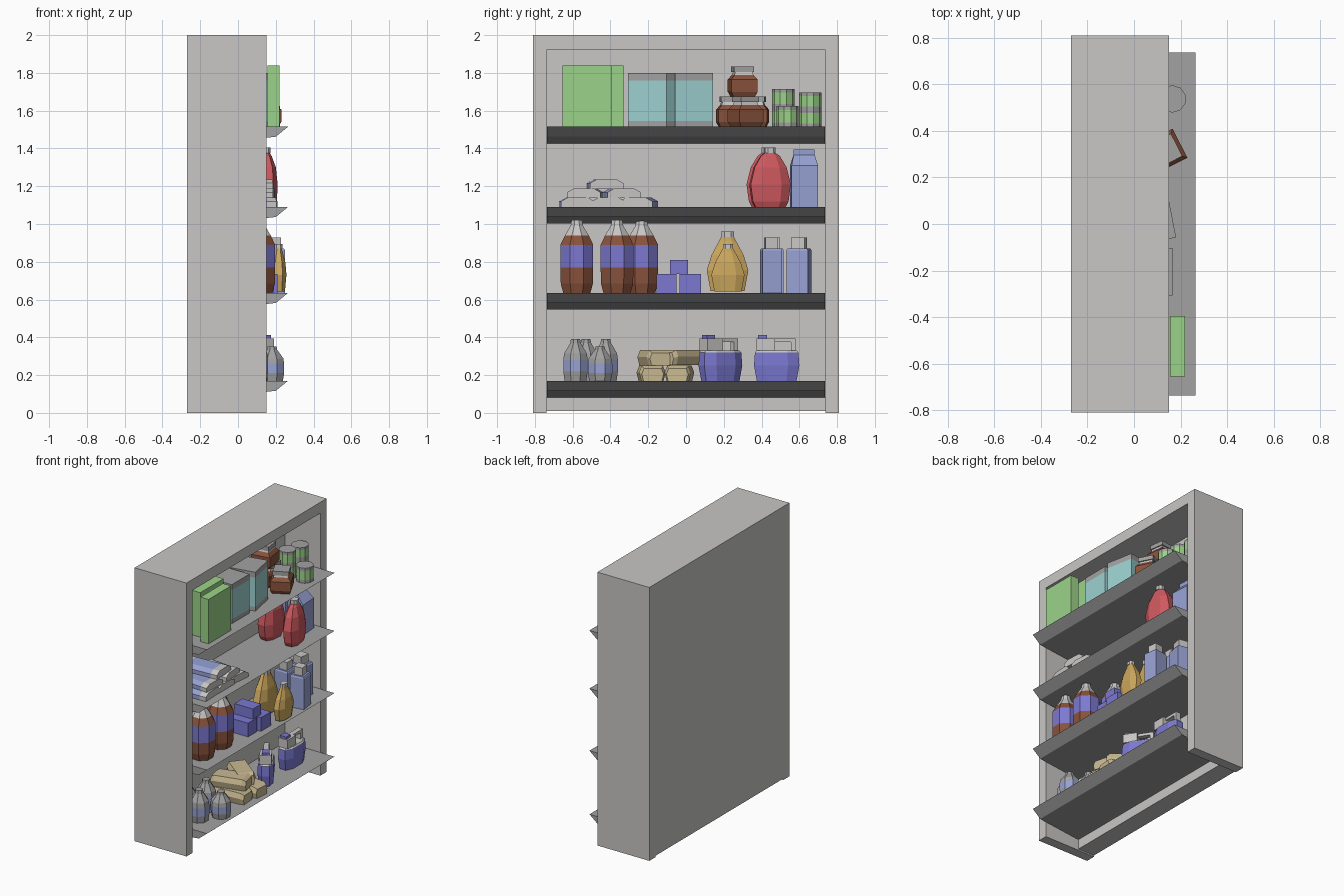
import bpy, bmesh, math
from mathutils import Matrix

if "Cube" in bpy.data.objects:
    bpy.data.objects.remove(bpy.data.objects["Cube"])

COLORS = {
    "light_grey": (.58, .57, .56), "mid_grey": (.36, .36, .36), "green": (.33, .65, .25),
    "pale_cyan": (.34, .63, .63), "brown": (.25, .085, .045), "red": (.62, .10, .115),
    "lavender": (.31, .36, .65), "purple": (.20, .19, .64), "yellow": (.61, .39, .11),
    "tan": (.59, .49, .29)}
MATS = {}
for key, c in COLORS.items():
    MATS[key] = bpy.data.materials.new(key)
    MATS[key].diffuse_color = (*c, 1)
G, M = "light_grey", "mid_grey"

# Cross-section templates (unit size)
SQUARE = [(1, -1), (1, 1), (-1, 1), (-1, -1)]
CHAMFER = [(1, -.5), (1, .5), (.5, 1), (-.5, 1), (-1, .5), (-1, -.5), (-.5, -1), (.5, -1)]
def ngon(n):
    return [(math.cos(math.tau * (i + .5) / n), math.sin(math.tau * (i + .5) / n)) for i in range(n)]
OCT, DEC = ngon(8), ngon(10)
WRAP = [(0, -1), (0, 1), (-.6, 1), (-1, .6), (-1, -.6), (-.6, -1)]   # first axis points down
LOAF = [(0, -.85), (0, .85), (-.55, 1), (-1, .8), (-1, -.8), (-.55, -1)]

def loft(name, shape, rings, mats, loc=(0, 0, 0), rot=0, along_x=False):
    """Stack rings (z, size_x, size_y); one colour per band."""
    bm = bmesh.new()
    used = list(dict.fromkeys(mats))
    loops = [[bm.verts.new((px * sx, py * sy, z)) for px, py in shape] for z, sx, sy in rings]
    n = len(shape)
    for k, (a, b) in enumerate(zip(loops, loops[1:])):
        for i in range(n):
            j = (i + 1) % n
            bm.faces.new((a[i], a[j], b[j], b[i])).material_index = used.index(mats[k])
    bm.faces.new(loops[0][::-1]).material_index = used.index(mats[0])
    bm.faces.new(loops[-1]).material_index = used.index(mats[-1])
    mat = Matrix.Translation(loc) @ Matrix.Rotation(math.radians(rot), 4, 'Z')
    if along_x:
        mat = mat @ Matrix.Rotation(math.pi / 2, 4, 'Y')
    bm.transform(mat)
    bmesh.ops.recalc_face_normals(bm, faces=bm.faces)
    me = bpy.data.meshes.new(name)
    bm.to_mesh(me)
    bm.free()
    for m in used:
        me.materials.append(MATS[m])
    ob = bpy.data.objects.new(name, me)
    bpy.context.collection.objects.link(ob)
    return ob

def box(name, x, y, z, mat):
    return loft(name, SQUARE, [(t, (x[1] - x[0]) / 2, (y[1] - y[0]) / 2) for t in z], [mat],
                ((x[0] + x[1]) / 2, (y[0] + y[1]) / 2, 0))

# Cabinet: back, sides, top, open at the front and underneath
box("cabinet_back", (-.27, -.135), (-.81, .81), (.01, 1.995), G)
for s in (-1, 1):
    box("cabinet_side", (-.27, .15), sorted((s * .738, s * .81)), (0, 2), G)
box("cabinet_top", (-.27, .15), (-.74, .74), (1.92, 2), G)

# Shelves with a bevelled underside, profile swept along y
S1, S2, S3, S4 = .17, 1.09 - .455, 1.09, 1.515
def shelf(z):
    prof = [(-.135, 0), (.265, 0), (.2, -.053), (-.115, -.088), (-.135, -.088)]
    bm = bmesh.new()
    a, b = [[bm.verts.new((x, y, z + h)) for x, h in prof] for y in (-.737, .737)]
    bm.faces.new(a)
    bm.faces.new(b[::-1])
    for i in range(len(prof)):
        j = (i + 1) % len(prof)
        bm.faces.new((a[j], a[i], b[i], b[j]))
    bmesh.ops.recalc_face_normals(bm, faces=bm.faces)
    me = bpy.data.meshes.new("shelf")
    bm.to_mesh(me)
    bm.free()
    me.materials.append(MATS[M])
    bpy.context.collection.objects.link(bpy.data.objects.new("shelf", me))
for z in (S1, S2, S3, S4):
    shelf(z)

# Top shelf: green boxes
box("green_box", (.155, .22), (-.655, -.395), (S4, 1.84), "green")
box("green_box", (.05, .115), (-.6, -.33), (S4, 1.84), "green")
# Cyan tubs with grey bands
for x, y, r in ((.04, -.205, 0), (.0385, .019, 11)):
    loft("cyan_carton", SQUARE, [(0, .125, .1025), (.03, .125, .1025), (.245, .125, .1025), (.285, .125, .1025)],
         [M, "pale_cyan", M], (x, y, S4), r)
# Brown jars, one stacked on top
for x, y, z, r in ((.135, .315, 0, 27), (-.01, .235, 0, 5), (.0, .365, 0, -4), (.01, .3, .16, 8)):
    loft("jar", SQUARE, [(0, .058, .058), (.025, .07, .07), (.09, .07, .07), (.115, .05, .05),
                         (.13, .046, .046), (.13, .054, .054), (.16, .054, .054)],
         ["brown"] * 3 + [G, M, M], (x, y, S4 + z), r)
# Cans
for x, y, z, h in ((.165, .537, 0, .11), (.04, .515, 0, .1), (.04, .515, .1, .1),
                   (.04, .658, 0, .09), (.04, .658, .09, .09)):
    loft("can", DEC, [(t, .059, .059) for t in (0, .2 * h, .8 * h, h)], [M, "green", M], (x, y, S4 + z))

# Second shelf: pile of wrapped rolls lying front to back
for x, y, row, r in ((0, -.58, 0, 2), (0, -.41, 0, 0), (0, -.245, 0, -6),
                     (-.01, -.53, 1, -3), (-.01, -.345, 1, 5), (-.02, -.43, 2, 3)):
    w = (.05, .088)
    loft("wrapped_roll", WRAP, [(-.1, *w), (-.05, *w), (.15, *w), (.2, *w)], [G, "lavender", G],
         (x, y, S3 + .048 * row), r, True)
# Red bottles
for x, y, r in ((.145, .445, 8), (-.03, .43, -6)):
    loft("red_bottle", CHAMFER, [(0, .045, .08), (.03, .055, .095), (.12, .058, .107), (.21, .05, .085),
                                 (.27, .03, .05), (.285, .022, .03), (.285, .026, .028), (.315, .026, .028)],
         ["red"] * 5 + [G, G], (x, y, S3), r)
# Cartons with gable tops
for x, y in ((.07, .625), (-.07, .625)):
    loft("gable_carton", SQUARE, [(0, .06, .07), (.22, .06, .07), (.275, .008, .056), (.305, .008, .056)],
         ["lavender"] * 3, (x, y, S3), 4)

# Third shelf: tall brown bottles with labels
for x, y in ((.11, -.578), (.11, -.365), (-.03, -.235)):
    loft("tall_bottle", OCT, [(0, .078, .078), (.05, .092, .092), (.135, .094, .094), (.255, .094, .094),
                              (.305, .068, .068), (.355, .036, .036), (.385, .03, .03)],
         ["brown", "brown", "purple", "brown", G, G], (x, y, S2))
# Purple boxes
box("purple_box", (.03, .19), (-.155, -.05), (S2, .735), "purple")
box("purple_box", (.05, .21), (-.035, .08), (S2, .735), "purple")
box("purple_box", (.03, .18), (-.085, .01), (.735, .81), "purple")
# Yellow bottles
for x, y, s in ((.215, .222, .8), (.07, .22, 1)):
    loft("yellow_bottle", CHAMFER,
         [(t * s, a * s, b * s) for t, a, b in ((.01, .042, .09), (.12, .052, .11), (.2, .045, .085),
          (.275, .025, .045), (.295, .022, .035), (.295, .026, .034), (.325, .026, .034))],
         ["yellow"] * 4 + [G, G], (x, y, S2))
# Square blue bottles
for x, y, w, r in ((.19, .45, .052, 8), (.06, .465, .052, 0), (.09, .598, .058, -10)):
    loft("square_bottle", SQUARE, [(0, w, w), (.225, w, w), (.235, w * .9, w * .9), (.235, w * .63, w * .63),
                                   (.293, w * .63, w * .63)], ["lavender"] * 3 + [G], (x, y, S2), r)

# Bottom shelf: small grey bottles
for x, y, s in ((.095, -.585, 1), (.18, -.455, .82), (.04, -.425, 1), (-.05, -.53, 1)):
    loft("small_bottle", OCT, [(t * s, r, r) for t, r in ((0, .062), (.05, .07), (.11, .07), (.145, .065),
                                                         (.2, .03), (.222, .026))],
         [M, "lavender", M, M, M], (x, y, S1))
# Tan packs, lower layer and crossed upper layer
for x, y, z, r in ((.08, -.185, 0, 4), (.1, -.035, 0, -5), (.06, -.165, .082, 14), (.05, -.035, .084, -38)):
    loft("tan_pack", LOAF, [(-.125, .065, .058), (-.1, .08, .07), (.1, .08, .07), (.125, .065, .058)],
         ["tan"] * 3, (x, y, S1 + z), r, True)
# Purple jugs with grey tops, handles and caps
for x, y, r in ((.1, .182, 33), (.1, .48, 0)):
    loft("jug_body", CHAMFER, [(0, .048, .105), (.08, .056, .12), (.15, .052, .115), (.16, .045, .106)],
         ["purple", "purple", G], (x, y, S1), r)
    rot = Matrix.Translation((x, y, S1)) @ Matrix.Rotation(math.radians(r), 4, 'Z')
    for name, ys, zs, d, m in (("jug_spout", (-.106, -.01), (.16, .225), .04, G),
                               ("jug_handle", (-.01, .1), (.205, .225), .018, G),
                               ("jug_handle_post", (.075, .1), (.16, .205), .018, G),
                               ("jug_cap", (-.1, -.05), (.225, .242), .025, "purple")):
        ob = box(name, (-d, d), ys, zs, m)
        ob.data.transform(rot)

for m in bpy.data.materials:
    if m.users and not m.is_grease_pencil:
        m.use_nodes = True
        m.node_tree.nodes["Principled BSDF"].inputs["Base Color"].default_value = m.diffuse_color
